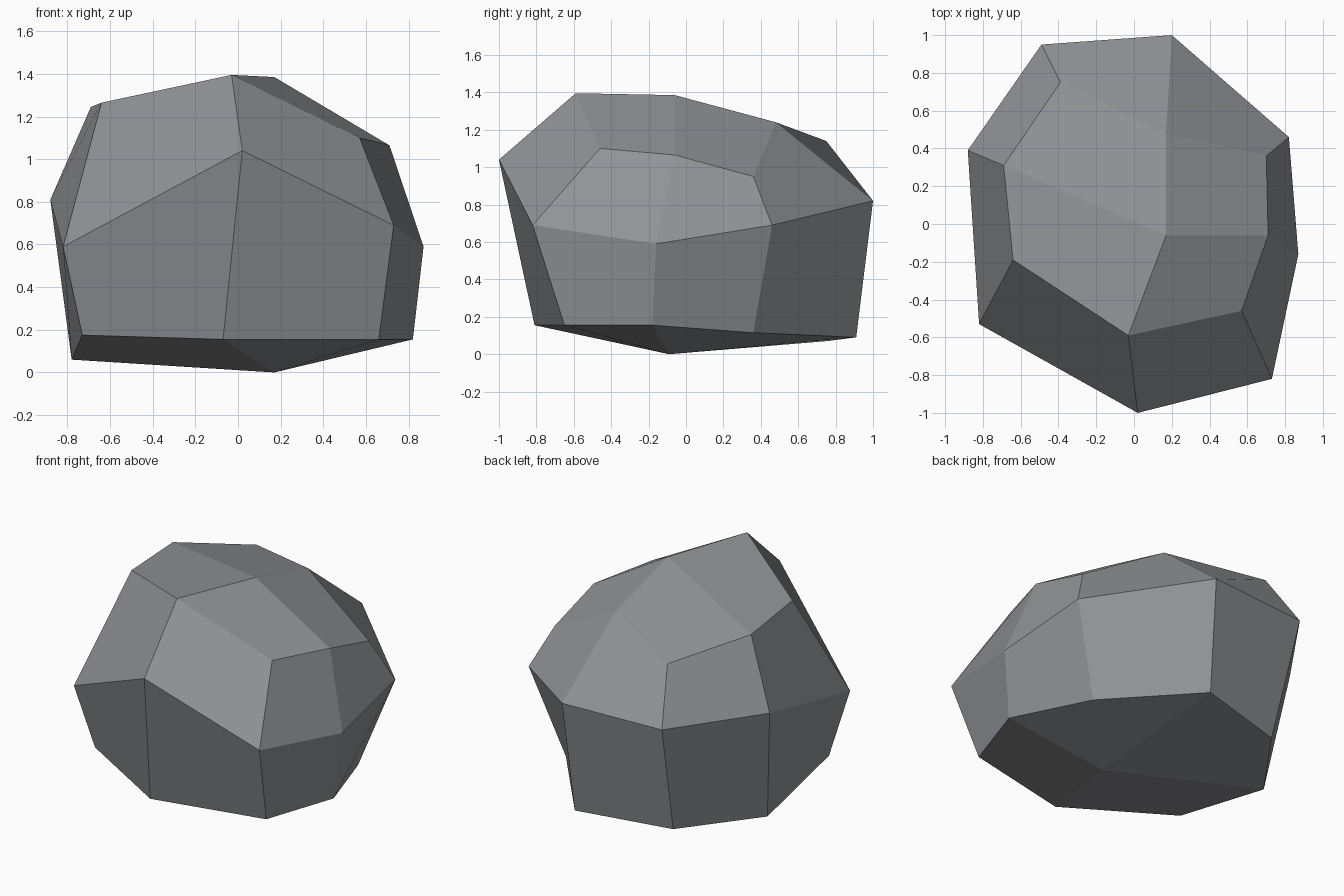
import bpy, bmesh

if "Cube" in bpy.data.objects:
    bpy.data.objects.remove(bpy.data.objects["Cube"])

# Boulder: a cube split once per side, pulled into shape as three rings of eight
# points (counter-clockwise from the front-left corner) plus a centre for each cap
lower = [(-.73, -.44, .175), (-.07, -.81, .155), (.66, -.65, .155), (.82, -.18, .155),
         (.62, .36, .115), (.17, .91, .09), (-.435, .755, .07), (-.78, .27, .06)]
middle = [(-.82, -.53, .59), (.02, -1.0, 1.04), (.73, -.82, .69), (.87, -.16, .59),
          (.82, .46, .69), (.20, 1.0, .82), (-.49, .95, .81), (-.88, .39, .81)]
upper = [(-.64, -.19, 1.265), (-.03, -.59, 1.395), (.57, -.46, 1.10), (.71, -.06, 1.065),
         (.70, .36, .95), (.17, .48, 1.24), (-.39, .75, 1.14), (-.69, .31, 1.245)]

bm = bmesh.new()
rings = [[bm.verts.new(p) for p in ring] for ring in (lower, middle, upper)]

# Side walls between neighbouring rings
for a, b in zip(rings, rings[1:]):
    for i in range(8):
        j = (i + 1) % 8
        bm.faces.new((a[i], a[j], b[j], b[i]))

# Underside and top: four quads around each centre
for ring, centre in ((rings[0], (.17, -.09, 0)), (rings[2], (.17, -.06, 1.385))):
    c = bm.verts.new(centre)
    for i in range(0, 8, 2):
        bm.faces.new((c, ring[i - 1], ring[i], ring[i + 1]))

bmesh.ops.recalc_face_normals(bm, faces=bm.faces[:])
mesh = bpy.data.meshes.new("boulder")
bm.to_mesh(mesh)
bm.free()

# Grey stone
stone = bpy.data.materials.new("grey_stone")
stone.diffuse_color = (.28, .29, .305, 1)
stone.use_nodes = True
stone.node_tree.nodes["Principled BSDF"].inputs["Base Color"].default_value = stone.diffuse_color
mesh.materials.append(stone)
bpy.context.collection.objects.link(bpy.data.objects.new("boulder", mesh))
